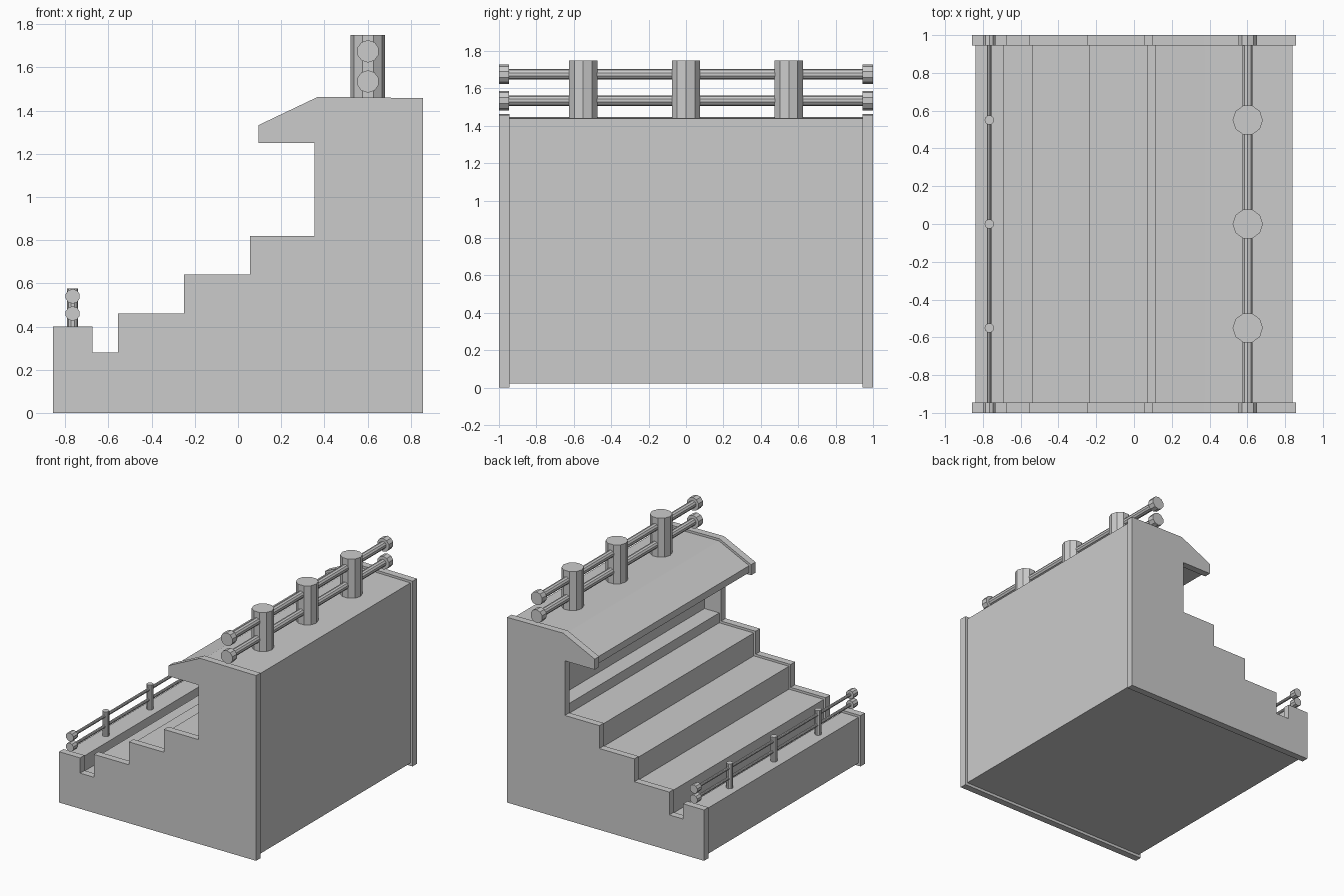
import bpy, bmesh
from math import pi
from mathutils import Matrix

if "Cube" in bpy.data.objects:
    bpy.data.objects.remove(bpy.data.objects["Cube"])


def extrude_profile(name, pts, y0, y1):
    """Solid made by sweeping an x-z outline along y."""
    bm = bmesh.new()
    face = bm.faces.new([bm.verts.new((x, y0, z)) for x, z in pts])
    res = bmesh.ops.extrude_face_region(bm, geom=[face])
    moved = [v for v in res["geom"] if isinstance(v, bmesh.types.BMVert)]
    bmesh.ops.translate(bm, verts=moved, vec=(0, y1 - y0, 0))
    bmesh.ops.recalc_face_normals(bm, faces=bm.faces)
    return finish(name, bm)


def finish(name, bm):
    me = bpy.data.meshes.new(name)
    bm.to_mesh(me)
    bm.free()
    ob = bpy.data.objects.new(name, me)
    bpy.context.collection.objects.link(ob)
    return ob


def cylinder(name, r, length, centre, along_y=False):
    """Flat-shaded ten-sided cylinder, upright or lying along y."""
    bm = bmesh.new()
    m = Matrix.Translation(centre)
    if along_y:
        m = m @ Matrix.Rotation(pi / 2, 4, 'X')
    else:
        m = m @ Matrix.Rotation(pi / 2, 4, 'Z')
    bmesh.ops.create_cone(bm, cap_ends=True, segments=10, radius1=r, radius2=r,
                          depth=length, matrix=m)
    return finish(name, bm)


# End panels: stepped outline with front wall, trough, steps and canopy
panel = [(-.858, 0), (.858, 0), (.858, 1.458), (.37, 1.464), (.095, 1.333),
         (.095, 1.25), (.355, 1.25), (.355, .82), (.055, .82), (.055, .64),
         (-.25, .64), (-.25, .46), (-.555, .46), (-.555, .28),
         (-.675, .28), (-.675, .4), (-.858, .4)]
for side, y in (("front", -1), ("back", .945)):
    extrude_profile(side + "_end_panel", panel, y, y + .055)

# Inner body: same outline slightly inset, with a long recess under the canopy
body = [(-.84, .022), (.84, .022), (.84, 1.44), (.374, 1.446), (.112, 1.321),
        (.112, 1.267), (.372, 1.267), (.372, 1.2), (.5, 1.2), (.5, .88), (.372, .88),
        (.372, .802), (.072, .802), (.072, .622),
        (-.235, .622), (-.235, .442), (-.538, .442), (-.538, .262),
        (-.692, .262), (-.692, .382), (-.84, .382)]
extrude_profile("stepped_body", body, -.945, .945)


# Railings: three posts, two rails, an end cap on each rail end
def railing(name, x, base, top, post_r, rail_r, cap_r, heights):
    for i, y in enumerate((-.55, 0, .55)):
        cylinder(f"{name}_post_{i}", post_r, top - base, (x, y, (top + base) / 2))
    for i, z in enumerate(heights):
        cylinder(f"{name}_bar_{i}", rail_r, 1.92, (x, 0, z), True)
        for s in (-1, 1):
            cylinder(f"{name}_cap_{i}_{'back' if s > 0 else 'front'}", cap_r, .055,
                     (x, s * .9725, z), True)


railing("roof_railing", .602, 1.435, 1.75, .08, .028, .052, (1.535, 1.675))
railing("front_railing", -.766, .375, .577, .025, .012, .034, (.46, .54))
